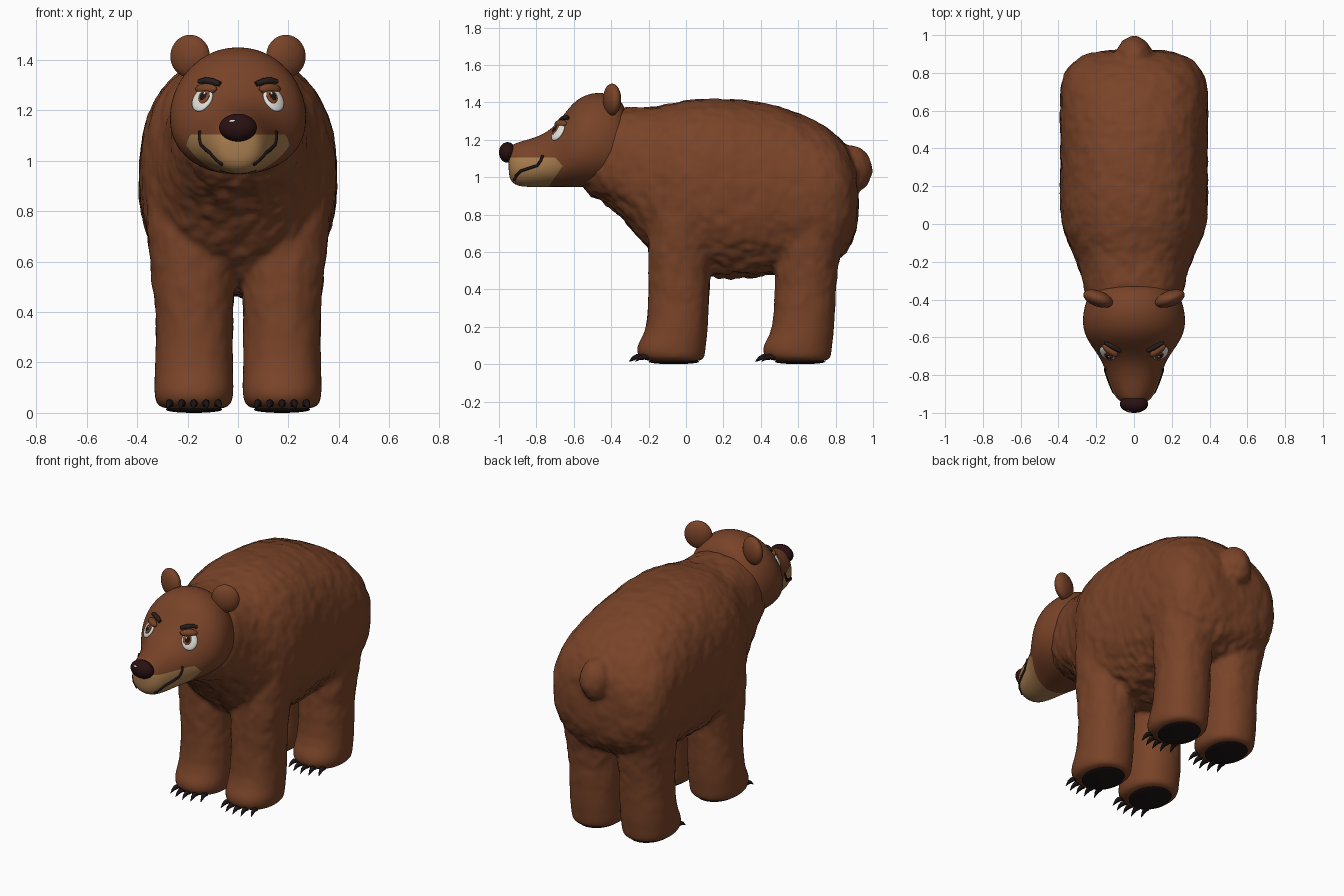
import bpy, bmesh, math
from mathutils import Vector, Matrix, noise
from mathutils.bvhtree import BVHTree

if "Cube" in bpy.data.objects:
    bpy.data.objects.remove(bpy.data.objects["Cube"])


def material(name, r, g, b):
    m = bpy.data.materials.new(name)
    m.use_nodes = True
    m.diffuse_color = (r, g, b, 1)
    node = m.node_tree.nodes["Principled BSDF"]
    node.inputs["Base Color"].default_value = (r, g, b, 1)
    node.inputs["Roughness"].default_value = 0.8
    return m


FUR = material("brown fur", 0.19, 0.056, 0.021)
TAN = material("tan muzzle", 0.40, 0.21, 0.08)
NOSE = material("dark nose", 0.022, 0.005, 0.006)
CLAW = material("black claw", 0.012, 0.007, 0.008)
BROW = material("dark brow", 0.02, 0.013, 0.012)
WHITE = material("eye white", 0.75, 0.75, 0.72)
IRIS = material("amber iris", 0.22, 0.06, 0.02)


def finish(name, bm, *mats):
    mesh = bpy.data.meshes.new(name)
    bmesh.ops.recalc_face_normals(bm, faces=bm.faces)
    for f in bm.faces:
        f.smooth = True
    bm.to_mesh(mesh)
    bm.free()
    for m in mats:
        mesh.materials.append(m)
    ob = bpy.data.objects.new(name, mesh)
    bpy.context.collection.objects.link(ob)
    return ob


def apply_modifiers(ob):
    bpy.context.view_layer.update()
    dg = bpy.context.evaluated_depsgraph_get()
    mesh = bpy.data.meshes.new_from_object(ob.evaluated_get(dg))
    ob.modifiers.clear()
    ob.data = mesh


def loft(bm, rings, count=32):
    """Skin a list of point rings and close both ends."""
    rows = [[bm.verts.new(p) for p in ring] for ring in rings]
    for a, b in zip(rows, rows[1:]):
        for i in range(count):
            j = (i + 1) % count
            bm.faces.new((a[i], a[j], b[j], b[i]))
    bm.faces.new(rows[0])
    bm.faces.new(rows[-1])


def oval(power, count=32):
    for i in range(count):
        t = math.tau * i / count
        c, s = math.cos(t), math.sin(t)
        yield (math.copysign(abs(c) ** (2 / power), c),
               math.copysign(abs(s) ** (2 / power), s))


def y_rings(sections, power, pear=0):
    """Sections of y, bottom z, top z and half width."""
    return [[(w * c * (1 - pear * s), y, (lo + hi) / 2 + s * (hi - lo) / 2)
             for c, s in oval(power)] for y, lo, hi, w in sections]


def ellipsoid(name, mat, size, matrix):
    bm = bmesh.new()
    bmesh.ops.create_uvsphere(bm, u_segments=32, v_segments=20, radius=1,
                              matrix=matrix @ Matrix.Diagonal((*size, 1)))
    return finish(name, bm, mat)


def tube(name, mat, points, radii, depth):
    cu = bpy.data.curves.new(name, 'CURVE')
    cu.dimensions = '3D'
    cu.bevel_depth = depth
    cu.bevel_resolution = 2
    cu.use_fill_caps = True
    sp = cu.splines.new('POLY')
    sp.points.add(len(points) - 1)
    for p, co, r in zip(sp.points, points, radii):
        p.co = (*co, 1)
        p.radius = r
    temp = bpy.data.objects.new(name + "_path", cu)
    bpy.context.collection.objects.link(temp)
    bpy.context.view_layer.update()
    dg = bpy.context.evaluated_depsgraph_get()
    mesh = bpy.data.meshes.new_from_object(temp.evaluated_get(dg))
    bpy.data.objects.remove(temp)
    mesh.materials.clear()
    mesh.materials.append(mat)
    for f in mesh.polygons:
        f.use_smooth = True
    ob = bpy.data.objects.new(name, mesh)
    bpy.context.collection.objects.link(ob)
    return ob


# Body: trunk, four legs and tail fused into one furry skin
TRUNK = [(-.6, .97, 1.15, .13), (-.5, .90, 1.3, .22), (-.4, .84, 1.365, .255),
         (-.3, .74, 1.38, .275), (-.2, .61, 1.37, .30), (-.1, .53, 1.39, .355),
         (0, .48, 1.415, .39), (.15, .46, 1.43, .395), (.35, .46, 1.41, .39),
         (.5, .48, 1.385, .395), (.65, .5, 1.325, .395), (.75, .53, 1.275, .39),
         (.83, .56, 1.21, .36), (.89, .64, 1.12, .29), (.925, .76, 1.0, .18)]
# z, centre x, centre y, half width, half depth
LEG = [(.012, .175, -.06, .12, .14), (.03, .175, -.075, .15, .175),
       (.07, .175, -.083, .158, .187), (.12, .175, -.073, .158, .182),
       (.18, .175, -.045, .155, .163), (.4, .172, -.038, .152, .162),
       (.6, .18, -.035, .168, .172), (.85, .2, -.01, .18, .18),
       (1.05, .2, .02, .14, .14)]
STEP = 0.675
bm = bmesh.new()
loft(bm, y_rings(TRUNK, 2.35))
for side in (1, -1):
    for hind in (0, 1):
        loft(bm, [[(side * (x + rx * c), y + ry * s + hind * (STEP + .06 * max(0, z - .4)), z)
                   for c, s in oval(2.2)] for z, x, y, rx, ry in LEG])
bmesh.ops.create_uvsphere(bm, u_segments=24, v_segments=16, radius=1,
                          matrix=Matrix.Translation((0, .895, 1.05))
                          @ Matrix.Rotation(.3, 4, 'X') @ Matrix.Diagonal((.095, .1, .125, 1)))
body = finish("body", bm, FUR)
body.modifiers.new("round", 'SUBSURF').levels = 1
remesh = body.modifiers.new("fuse", 'REMESH')
remesh.mode = 'VOXEL'
remesh.voxel_size = 0.014
relax = body.modifiers.new("relax", 'SMOOTH')
relax.iterations = 6
apply_modifiers(body)

# Clumpy fur relief, strongest on the chest and belly, calm on the feet
shifts = []
for v in body.data.vertices:
    p, n = v.co, v.normal
    amount = .006 + .012 * max(0, -n.z - .1) * (p.z > .3)
    amount *= min(1, max(.1, (p.z - .1) * 3))
    lump = noise.noise(Vector((p.x * 15, p.y * 15, p.z * 11)))
    lump += .5 * noise.noise(Vector((p.x * 32, p.y * 32, p.z * 22)))
    shifts.append(n * lump * amount)
for v, d in zip(body.data.vertices, shifts):
    v.co += d
for f in body.data.polygons:
    f.use_smooth = True
body.data.materials.clear()
body.data.materials.append(FUR)

# Head with a tan lower muzzle
HEAD = [(-.31, 1.02, 1.36, .18), (-.36, .97, 1.425, .235), (-.44, .945, 1.457, .265),
        (-.53, .945, 1.447, .275), (-.6, .945, 1.405, .255), (-.66, .947, 1.325, .215),
        (-.72, .947, 1.255, .172), (-.8, .947, 1.213, .143), (-.88, .947, 1.193, .118),
        (-.93, .965, 1.175, .09), (-.95, 1.01, 1.15, .05)]
bm = bmesh.new()
loft(bm, y_rings(HEAD, 2.1, .09))
head = finish("head", bm, FUR, TAN)
head.modifiers.new("round", 'SUBSURF').levels = 2
apply_modifiers(head)
bm = bmesh.new()
bm.from_mesh(head.data)
cuts = [(Vector((0, -.8, 1.105)), Vector((0, 0, 1))),
        (Vector((0, -.66, 1.06)), Vector((0, .75, .66))),
        (Vector((0, -.66, 1.06)), Vector((0, .83, -.56)))]
for co, no in cuts:
    bmesh.ops.bisect_plane(bm, geom=bm.verts[:] + bm.edges[:] + bm.faces[:],
                           plane_co=co, plane_no=no)
for f in bm.faces:
    c = f.calc_center_median()
    f.material_index = int(all((c - co).dot(no) < 0 for co, no in cuts))
    f.smooth = True
bm.to_mesh(head.data)
skin = BVHTree.FromBMesh(bm)
bm.free()

# Nose
ellipsoid("nose", NOSE, (.075, .046, .055), Matrix.Translation((0, -.954, 1.132)))
ellipsoid("nose_glint", WHITE, (.016, .005, .006), Matrix.Translation((-.02, -.989, 1.157)))

FORWARD = Vector((0, 1, 0))
for side, tag in ((1, "left"), (-1, "right")):
    # Ears
    ellipsoid(tag + "_ear", FUR, (.082, .042, .085),
              Matrix.Translation((side * .19, -.395, 1.415)) @ Matrix.Rotation(side * .35, 4, 'Z'))

    # Eye: layered discs lying on the face
    def on_face(x, z):
        return skin.ray_cast(Vector((side * x, -2, z)), FORWARD)[:2]
    spot, normal = on_face(.14, 1.243)
    right = Vector((0, 0, 1)).cross(normal).normalized()
    frame = Matrix((right, normal.cross(right), normal)).transposed().to_4x4()
    frame = Matrix.Translation(spot) @ frame
    for part, mat, size, dx, dz, out in (
            ("eye", WHITE, (.046, .055, .016), 0, 0, .002),
            ("eyelid", FUR, (.05, .022, .02), -.004, .046, .005),
            ("iris", IRIS, (.026, .032, .008), -.012, .006, .014),
            ("pupil", CLAW, (.015, .02, .005), -.012, .006, .0195),
            ("eye_glint", WHITE, (.005, .006, .003), -.018, .016, .0235)):
        ellipsoid(tag + "_" + part, mat, size,
                  frame @ Matrix.Translation((side * dx, dz, out)))

    # Eyebrow
    path = [on_face(x, z) for x, z in ((.07, 1.302), (.1, 1.312), (.13, 1.317), (.155, 1.312))]
    tube(tag + "_eyebrow", BROW, [p + n * .004 for p, n in path], (.8, 1.1, 1, .6), .013)

    # Mouth line following the muzzle
    line = []
    for y, z in ((-.918, .985), (-.905, 1.012), (-.885, 1.032), (-.84, 1.047),
                 (-.795, 1.062), (-.775, 1.09), (-.765, 1.118)):
        line.append(skin.ray_cast(Vector((side, y, z)), Vector((-side, 0, 0)))[0])
    tube(tag + "_mouth_line", CLAW, line, [1] * len(line), .008)

    # Paw pads and claws
    for hind, end in ((0, "front"), (STEP, "hind")):
        ellipsoid(f"{tag}_{end}_pad", CLAW, (.112, .135, .013),
                  Matrix.Translation((side * .175, hind - .065, .013)))
        for k in range(5):
            dx = (k - 2) * .046
            y = hind - .083 - .18 * math.sqrt(1 - (dx / .158) ** 2)
            x = side * .175 + dx
            tube(f"{tag}_{end}_claw_{k + 1}", CLAW,
                 [(x, y + .03, .036), (x + dx * .05, y, .04),
                  (x + dx * .1, y - .02, .032), (x + dx * .15, y - .042, .014)],
                 (1, 1, .7, .08), .014)
